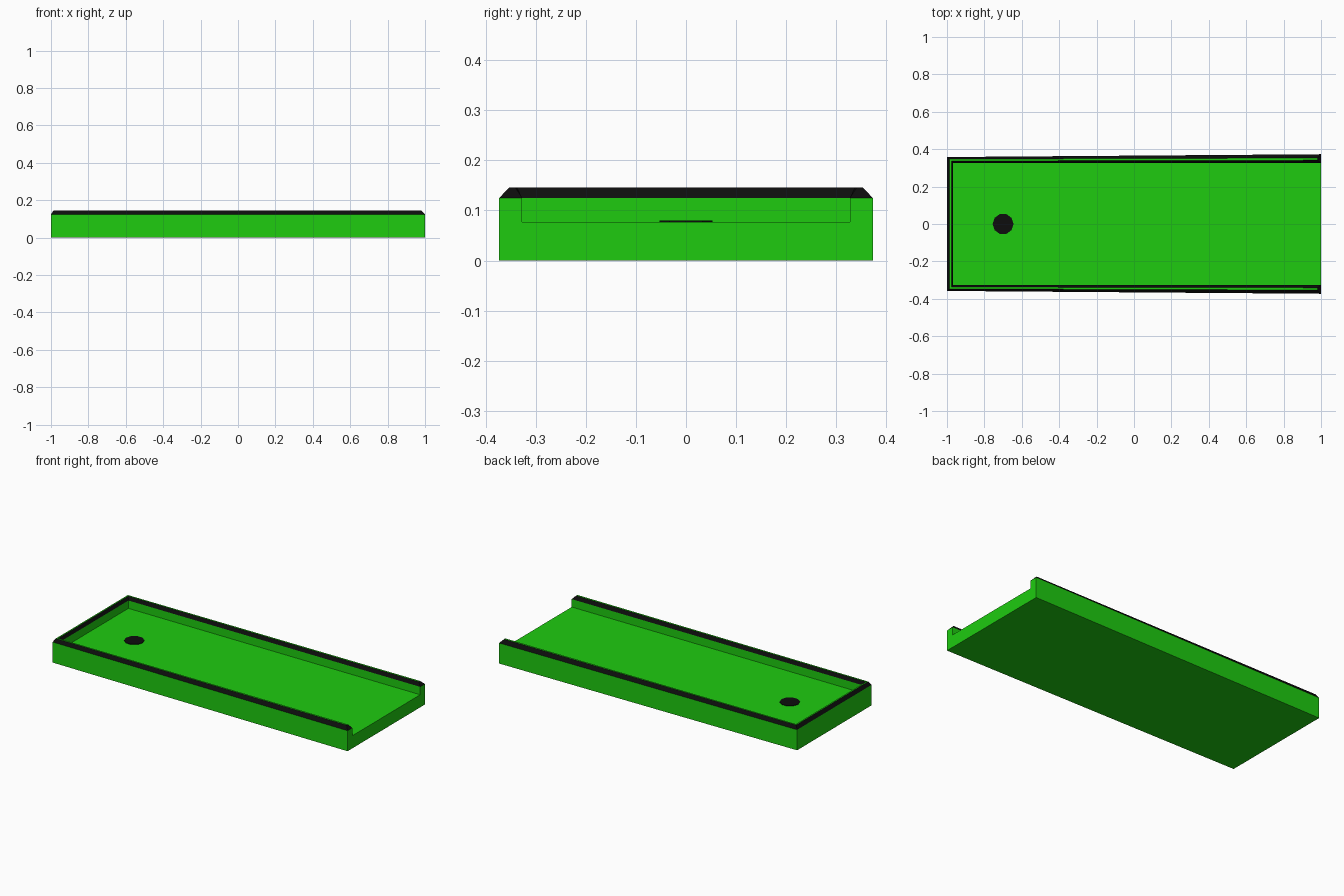
import bpy, bmesh, math

if "Cube" in bpy.data.objects:
    bpy.data.objects.remove(bpy.data.objects["Cube"])


def material(name, rgb):
    m = bpy.data.materials.new(name)
    m.diffuse_color = (*rgb, 1)
    m.use_nodes = True
    m.node_tree.nodes["Principled BSDF"].inputs["Base Color"].default_value = m.diffuse_color
    return m


green = material("green", (0.013, 0.6, 0.005))
black = material("black", (0.004, 0.004, 0.004))


def build(name, verts, faces, mats, top_faces=0):
    """Mesh object; the last top_faces faces use the second material."""
    bm = bmesh.new()
    vs = [bm.verts.new(v) for v in verts]
    for i, f in enumerate(faces):
        face = bm.faces.new([vs[k] for k in f])
        face.material_index = int(i >= len(faces) - top_faces)
    bmesh.ops.recalc_face_normals(bm, faces=bm.faces[:])
    me = bpy.data.meshes.new(name)
    bm.to_mesh(me)
    bm.free()
    for m in mats:
        me.materials.append(m)
    ob = bpy.data.objects.new(name, me)
    bpy.context.collection.objects.link(ob)
    return ob


def u_ring(outer, inner, z):
    """U outline mirrored in y: four outer corners, then four inner ones."""
    (ox, oy), (bx, by) = outer
    (ix, iy), (jx, jy) = inner
    return [(ox, -oy, z), (bx, -by, z), (bx, by, z), (ox, oy, z),
            (ix, iy, z), (jx, jy, z), (jx, -jy, z), (ix, -iy, z)]


FLOOR, WALL, TOP = 0.077, 0.125, 0.146
outer = [(1, 0.373), (-1, 0.358)]
inner = [(1, 0.327), (-0.968, 0.327)]
wall_ring = u_ring(outer, inner, WALL)

# tray body: tapered block with a recess open at the right end
bottom = [(x, y, 0) for x, y, _ in wall_ring[:4]]
floor = [(x, y, FLOOR) for x, y, _ in wall_ring[4:]]
build("tray_body", wall_ring + bottom + floor, [
    (8, 9, 10, 11),                                  # underside
    (0, 1, 9, 8), (1, 2, 10, 9), (2, 3, 11, 10),     # outer walls
    (0, 8, 11, 3, 4, 12, 15, 7),                     # open end
    (4, 5, 13, 12), (5, 6, 14, 13), (6, 7, 15, 14),  # inner walls
    (12, 13, 14, 15),                                # floor
    (0, 1, 6, 7), (1, 2, 5, 6), (2, 3, 4, 5),        # wall tops under the rim
], [green])

# bevelled rim: black slopes with a narrow green top
top_ring = u_ring([(0.98, 0.353), (-0.986, 0.347)],
                  [(0.98, 0.341), (-0.977, 0.337)], TOP)
slopes = [(i, (i + 1) % 8, (i + 1) % 8 + 8, i + 8) for i in range(8)
          if i not in (3, 7)]
ends = [(3, 4, 12, 11), (7, 0, 8, 15)]
tops = [(8, 9, 14, 15), (9, 10, 13, 14), (10, 11, 12, 13)]
build("rim", wall_ring + top_ring, slopes + ends + tops, [black, green], 3)

# flat round spot on the floor
n = 10
spot = [(-0.7 + 0.056 * math.cos(2 * math.pi * i / n),
         0.056 * math.sin(2 * math.pi * i / n), z)
        for z in (FLOOR, FLOOR + 0.003) for i in range(n)]
build("floor_spot", spot,
      [tuple(range(n)), tuple(range(n, 2 * n))] +
      [(i, (i + 1) % n, (i + 1) % n + n, i + n) for i in range(n)], [black])
